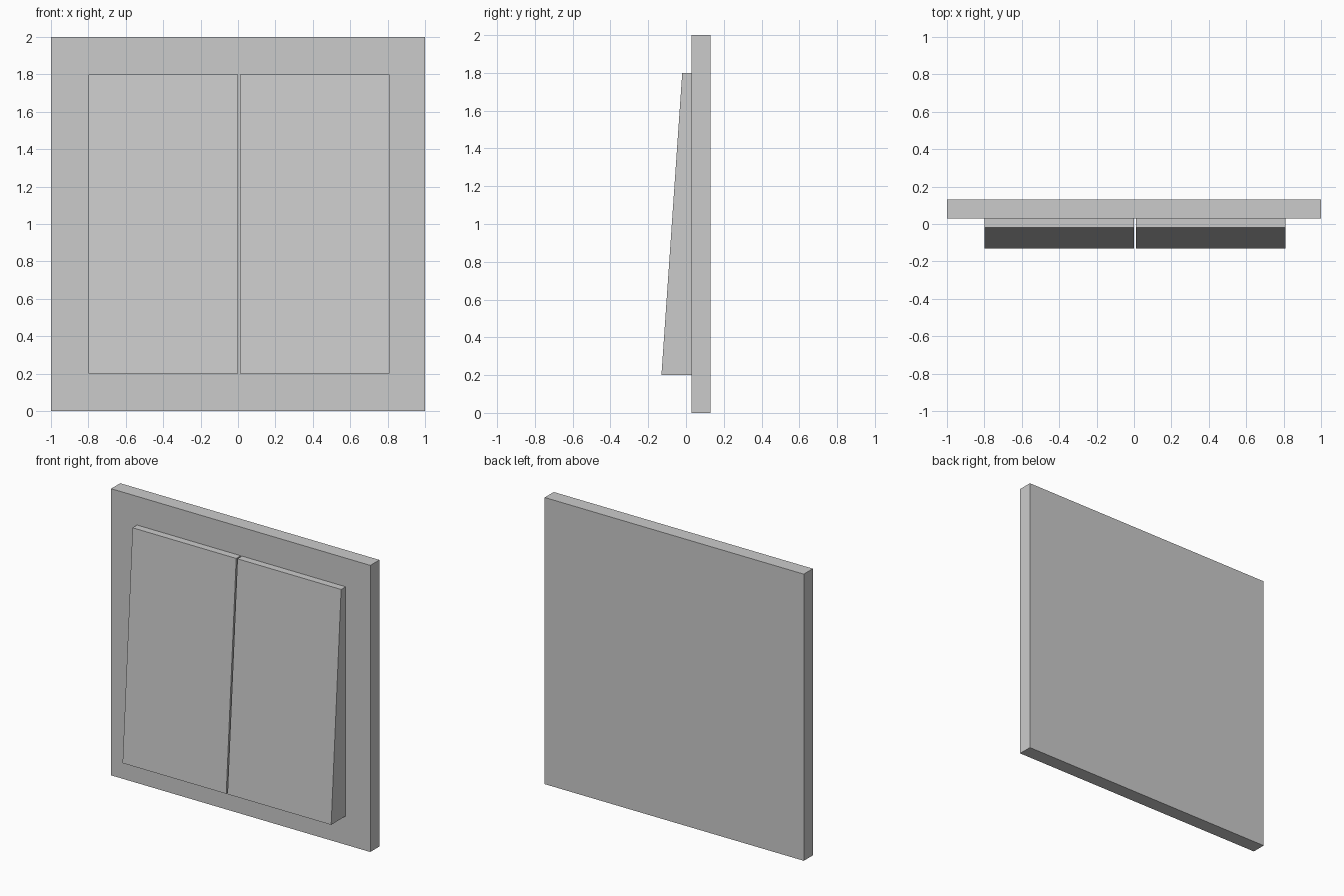
import bpy
import bmesh

cube = bpy.data.objects.get("Cube")
if cube:
    bpy.data.objects.remove(cube, do_unlink=True)

# Single plain plastic colour
plastic = bpy.data.materials.new("light grey plastic")
plastic.use_nodes = True
colour = (0.6, 0.6, 0.6, 1)
plastic.diffuse_color = colour
plastic.node_tree.nodes["Principled BSDF"].inputs["Base Color"].default_value = colour


def extrude_profile(name, profile, x0, x1):
    """Extrude a closed (y, z) profile from x0 to x1."""
    bm = bmesh.new()
    face = bm.faces.new([bm.verts.new((x0, y, z)) for y, z in profile])
    result = bmesh.ops.extrude_face_region(bm, geom=[face])
    verts = [v for v in result["geom"] if isinstance(v, bmesh.types.BMVert)]
    bmesh.ops.translate(bm, verts=verts, vec=(x1 - x0, 0, 0))
    bmesh.ops.recalc_face_normals(bm, faces=bm.faces)
    mesh = bpy.data.meshes.new(name)
    bm.to_mesh(mesh)
    bm.free()
    mesh.materials.append(plastic)
    obj = bpy.data.objects.new(name, mesh)
    bpy.context.collection.objects.link(obj)
    return obj


# Square wall plate
back, face_y = 0.13, 0.03
extrude_profile("wall_plate", [(face_y, 0), (back, 0), (back, 2), (face_y, 2)], -1, 1)

# Two tilted rockers, thicker at the bottom, with a narrow gap between
rocker = [(face_y, 0.2), (-0.13, 0.2), (-0.02, 1.8), (face_y, 1.8)]
width = 0.8
for name, x in (("right_rocker", -width), ("left_rocker", 0.01)):
    extrude_profile(name, rocker, x, x + width)
